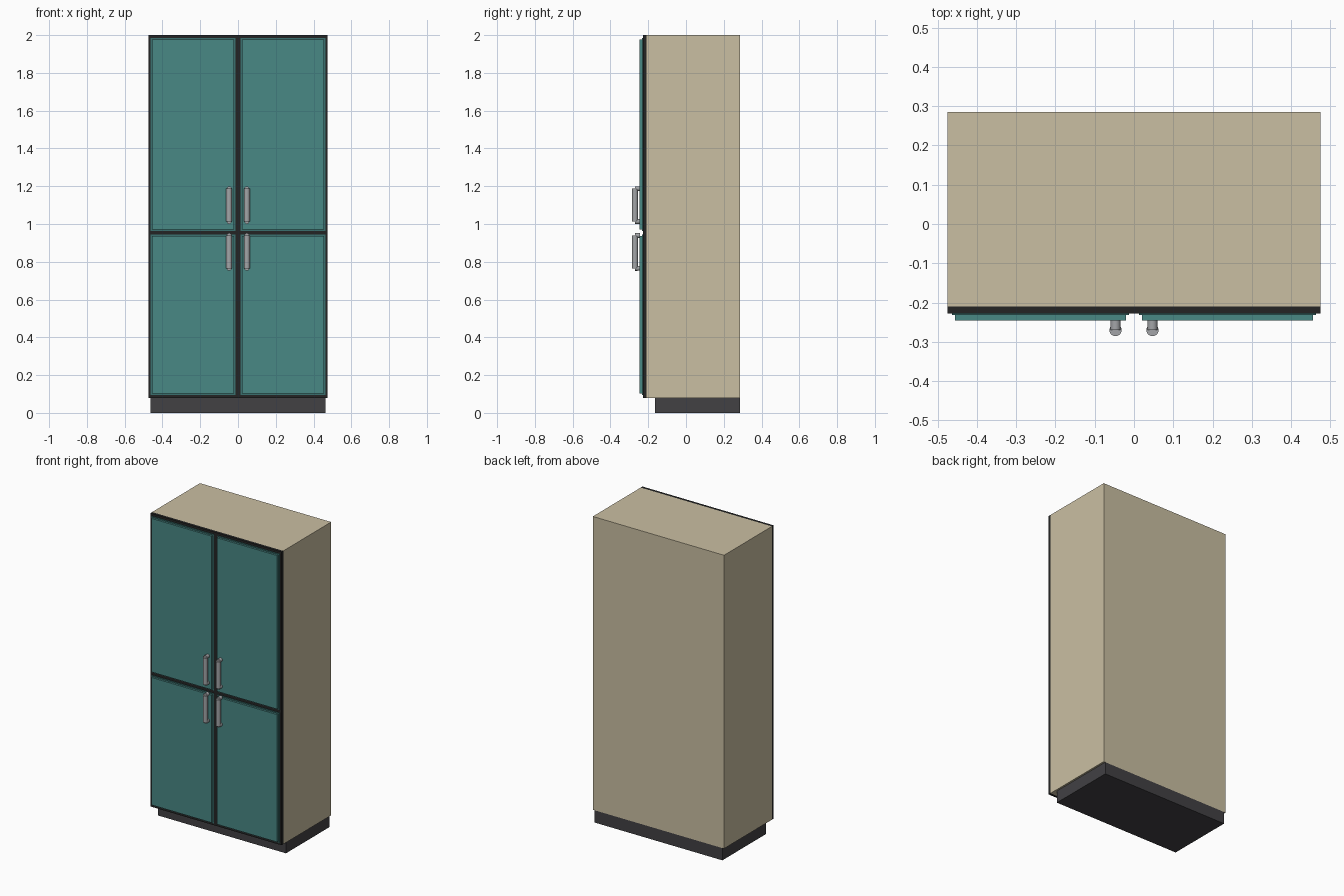
import bpy, bmesh
from mathutils import Matrix

old = bpy.data.objects.get("Cube")
if old:
    bpy.data.objects.remove(old, do_unlink=True)


def material(name, rgb):
    lin = [((c / 255 + 0.055) / 1.055) ** 2.4 for c in rgb] + [1.0]
    m = bpy.data.materials.new(name)
    m.use_nodes = True
    m.diffuse_color = lin
    m.node_tree.nodes["Principled BSDF"].inputs["Base Color"].default_value = lin
    return m


cream = material("cream", (202, 191, 162))
black = material("seal black", (35, 36, 36))
charcoal = material("charcoal", (66, 65, 68))
teal = material("teal", (72, 136, 133))
dark_teal = material("dark teal", (58, 112, 110))
steel = material("steel", (163, 165, 168))


def finish(name, bm, mat):
    me = bpy.data.meshes.new(name)
    bm.to_mesh(me)
    bm.free()
    me.materials.append(mat)
    ob = bpy.data.objects.new(name, me)
    bpy.context.collection.objects.link(ob)
    return ob


def box(name, xs, ys, zs, mat, front_bevel=0):
    bm = bmesh.new()
    bmesh.ops.create_cube(bm, size=1)
    for v in bm.verts:
        v.co = [r[0] if c < 0 else r[1] for c, r in zip(v.co, (xs, ys, zs))]
    if front_bevel:
        edges = [e for e in bm.edges if all(v.co.y == min(ys) for v in e.verts)]
        bmesh.ops.bevel(bm, geom=edges, offset=front_bevel, segments=1, affect='EDGES')
    bmesh.ops.recalc_face_normals(bm, faces=bm.faces)
    return finish(name, bm, mat)


def rod(name, centre, radius, length, axis, mat):
    bm = bmesh.new()
    turn = Matrix.Rotation(1.5708, 4, 'X') if axis == 'Y' else Matrix()
    bmesh.ops.create_cone(bm, cap_ends=True, segments=24, radius1=radius, radius2=radius,
                          depth=length, matrix=Matrix.Translation(centre) @ turn)
    for f in bm.faces:
        f.smooth = len(f.verts) == 4
    for e in bm.edges:
        e.smooth = all(f.smooth for f in e.link_faces)
    return finish(name, bm, mat)


# Cabinet, plinth and the dark seal behind the doors
box("cabinet", (-0.475, 0.475), (-0.21, 0.285), (0.08, 2), cream)
box("plinth", (-0.463, 0.463), (-0.165, 0.285), (0, 0.08), charcoal)
box("door_seal", (-0.475, 0.475), (-0.228, -0.21), (0.08, 2), black)

# Four doors, each with a thin backing rim, a raised panel and a handle
for row, (z0, z1), grip_z in (("upper", (0.972, 1.977), 1.1), ("lower", (0.102, 0.936), 0.852)):
    for side, s in (("left", 1), ("right", -1)):
        tag = f"{row}_{side}"
        box(f"{tag}_door_rim", sorted((s * 0.013, s * 0.463)), (-0.232, -0.228),
            (z0 - 0.008, z1 + 0.008), dark_teal)
        box(f"{tag}_door_panel", sorted((s * 0.02, s * 0.455)), (-0.245, -0.232),
            (z0, z1), teal, front_bevel=0.005)
        x = s * 0.047
        rod(f"{tag}_handle_grip", (x, -0.27, grip_z), 0.0155, 0.174, 'Z', steel)
        for end, dz in (("top", 0.087), ("bottom", -0.087)):
            rod(f"{tag}_handle_{end}_mount", (x, -0.257, grip_z + dz), 0.0125, 0.026, 'Y', steel)
